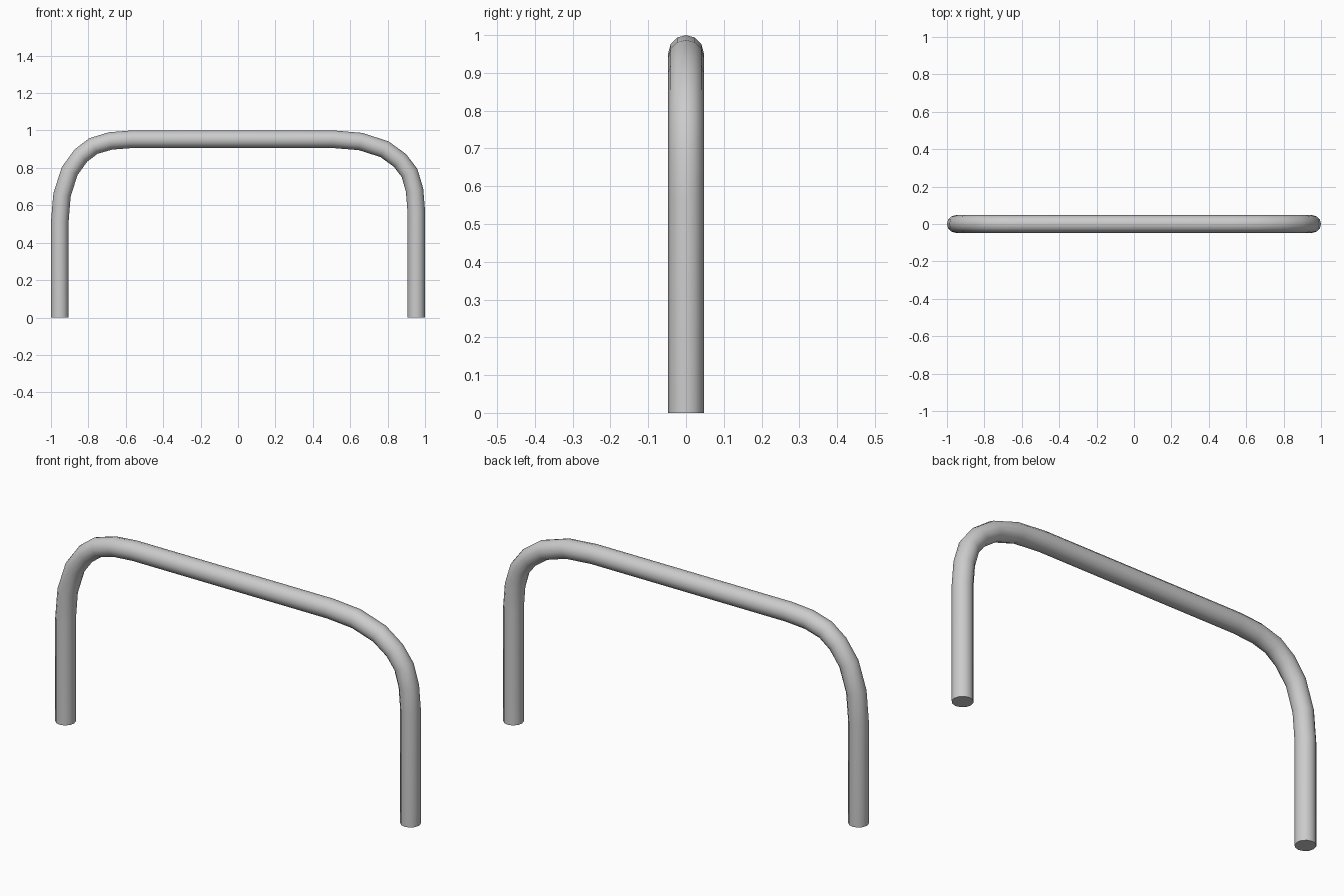
import bpy, bmesh, math
from mathutils import Vector

if "Cube" in bpy.data.objects:
    bpy.data.objects.remove(bpy.data.objects["Cube"])

R, SIDES, EDGE = 0.047, 12, 0.953

# Bend of the tube: (distance from leg axis, distance below bar axis)
bend = [(0, .443), (.012, .298), (.053, .17), (.113, .087),
        (.18, .036), (.271, .009), (.383, 0)]

# Centre line: left leg, left bend, bar, right bend (axes swapped), right leg
path = [Vector((-EDGE, 0, 0))]
path += [Vector((-EDGE + a, 0, EDGE - b)) for a, b in bend]
path += [Vector((EDGE - b, 0, EDGE - a)) for a, b in bend]
path += [Vector((EDGE, 0, 0))]

# Sweep a round section along the centre line
bm = bmesh.new()
rings = []
side = Vector((0, 1, 0))
for i, p in enumerate(path):
    before = (p - path[i - 1]).normalized() if i > 0 else Vector((0, 0, 1))
    after = (path[i + 1] - p).normalized() if i < len(path) - 1 else Vector((0, 0, -1))
    tangent = (before + after).normalized()
    out = side.cross(tangent)
    ring = []
    for k in range(SIDES):
        a = 2 * math.pi * k / SIDES
        ring.append(bm.verts.new(p + R * (math.cos(a) * out + math.sin(a) * side)))
    rings.append(ring)
for r0, r1 in zip(rings, rings[1:]):
    for k in range(SIDES):
        n = (k + 1) % SIDES
        bm.faces.new((r0[k], r0[n], r1[n], r1[k]))

# Flat end caps
bm.faces.new(rings[0])
bm.faces.new(rings[-1])
bmesh.ops.recalc_face_normals(bm, faces=bm.faces)

mesh = bpy.data.meshes.new("bent_tube_rail")
bm.to_mesh(mesh)
bm.free()
rail = bpy.data.objects.new("bent_tube_rail", mesh)
bpy.context.collection.objects.link(rail)
bpy.context.view_layer.objects.active = rail
rail.select_set(True)
bpy.ops.object.shade_smooth_by_angle(angle=math.radians(40))
